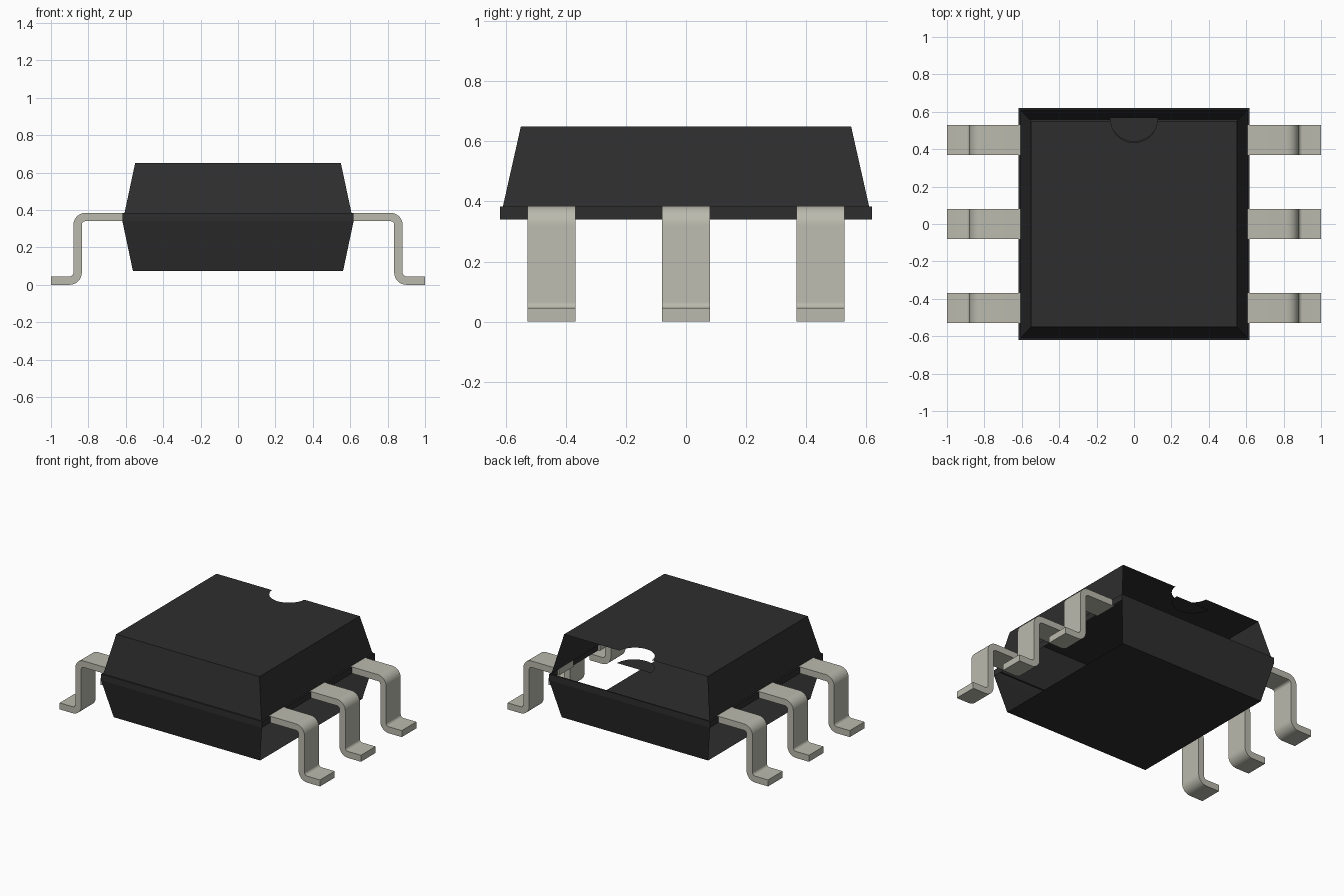
import bpy, bmesh, math

cube = bpy.data.objects.get("Cube")
if cube:
    bpy.data.objects.remove(cube, do_unlink=True)


def material(name, rgb, rough):
    m = bpy.data.materials.new(name)
    m.use_nodes = True
    m.diffuse_color = (*rgb, 1)
    bsdf = m.node_tree.nodes["Principled BSDF"]
    bsdf.inputs["Base Color"].default_value = (*rgb, 1)
    bsdf.inputs["Roughness"].default_value = rough
    return m


black = material("black plastic", (0.027, 0.027, 0.027), 0.6)
metal = material("dull tin", (0.49, 0.49, 0.42), 0.5)


def finish(bm, name, mat):
    mesh = bpy.data.meshes.new(name)
    bm.to_mesh(mesh)
    bm.free()
    mesh.materials.append(mat)
    ob = bpy.data.objects.new(name, mesh)
    bpy.context.collection.objects.link(ob)
    return ob


def arc(cx, cy, r, start, end, steps):
    return [(cx + r * math.cos(math.radians(start + (end - start) * i / steps)),
             cy + r * math.sin(math.radians(start + (end - start) * i / steps)))
            for i in range(steps + 1)]


TOP, HALF, NOTCH = 0.65, 0.55, 0.125

# Body shell: stacked rectangular rings, with some wall panels left open
rings = [(TOP, HALF, HALF), (0.383, 0.607, 0.61), (0.383, 0.618, 0.62),
         (0.34, 0.618, 0.62), (0.075, 0.562, 0.56)]
FRONT, LEFT, BACK, RIGHT = range(4)
open_panels = {(0, BACK), (3, LEFT), (3, RIGHT)}
bm = bmesh.new()
loops = [[bm.verts.new((sx * hx, sy * hy, z))
          for sx, sy in ((-1, -1), (1, -1), (1, 1), (-1, 1))] for z, hx, hy in rings]
for level in range(len(rings) - 1):
    upper, lower = loops[level], loops[level + 1]
    for side in range(4):
        if (level, side) not in open_panels:
            n = (side + 1) % 4
            bm.faces.new((lower[side], lower[n], upper[n], upper[side]))
bm.faces.new(reversed(loops[-1]))

# Top plate with a half-round notch in the back edge
notch = [bm.verts.new((x, y, TOP)) for x, y in arc(0, HALF + 0.01, NOTCH, -5, -175, 24)]
notch[0].co.y = notch[-1].co.y = HALF
bm.faces.new(loops[0][:3] + notch + loops[0][3:])
finish(bm, "body_shell", black)

# Sunken floor of the notch
bm = bmesh.new()
bm.faces.new([bm.verts.new((x, y, TOP - 0.08))
              for x, y in arc(0, HALF + 0.02, NOTCH + 0.005, 180, 360, 24)])
finish(bm, "notch_floor", black)

# Bent pins: a rounded step profile extruded sideways
THICK, WIDTH, REACH, STEM = 0.045, 0.16, 1.0, 0.88
SMALL = 0.02
BIG = SMALL + THICK
PIN_TOP = 0.385
up = (STEM - BIG, PIN_TOP - BIG)
down = (STEM - THICK + BIG, BIG)
profile = ([(0.606, PIN_TOP)] + arc(*up, BIG, 90, 0, 8)
           + arc(*down, SMALL, 180, 270, 8) + [(REACH, THICK), (REACH, 0)]
           + arc(*down, BIG, 270, 180, 8) + arc(*up, SMALL, 0, 90, 8)
           + [(0.606, PIN_TOP - THICK)])


def pin(name, side, y):
    bm = bmesh.new()
    face = bm.faces.new([bm.verts.new((side * x, y - WIDTH / 2, z)) for x, z in profile])
    ext = bmesh.ops.extrude_face_region(bm, geom=[face])
    moved = [v for v in ext["geom"] if isinstance(v, bmesh.types.BMVert)]
    bmesh.ops.translate(bm, verts=moved, vec=(0, WIDTH, 0))
    bmesh.ops.recalc_face_normals(bm, faces=bm.faces)
    ob = finish(bm, name, metal)
    bpy.ops.object.select_all(action='DESELECT')
    ob.select_set(True)
    bpy.context.view_layer.objects.active = ob
    bpy.ops.object.shade_smooth_by_angle(angle=math.radians(35))


for label, side in (("left", 1), ("right", -1)):
    for place, y in (("front", -0.448), ("middle", 0), ("back", 0.448)):
        pin(f"{place}_{label}_pin", side, y)
